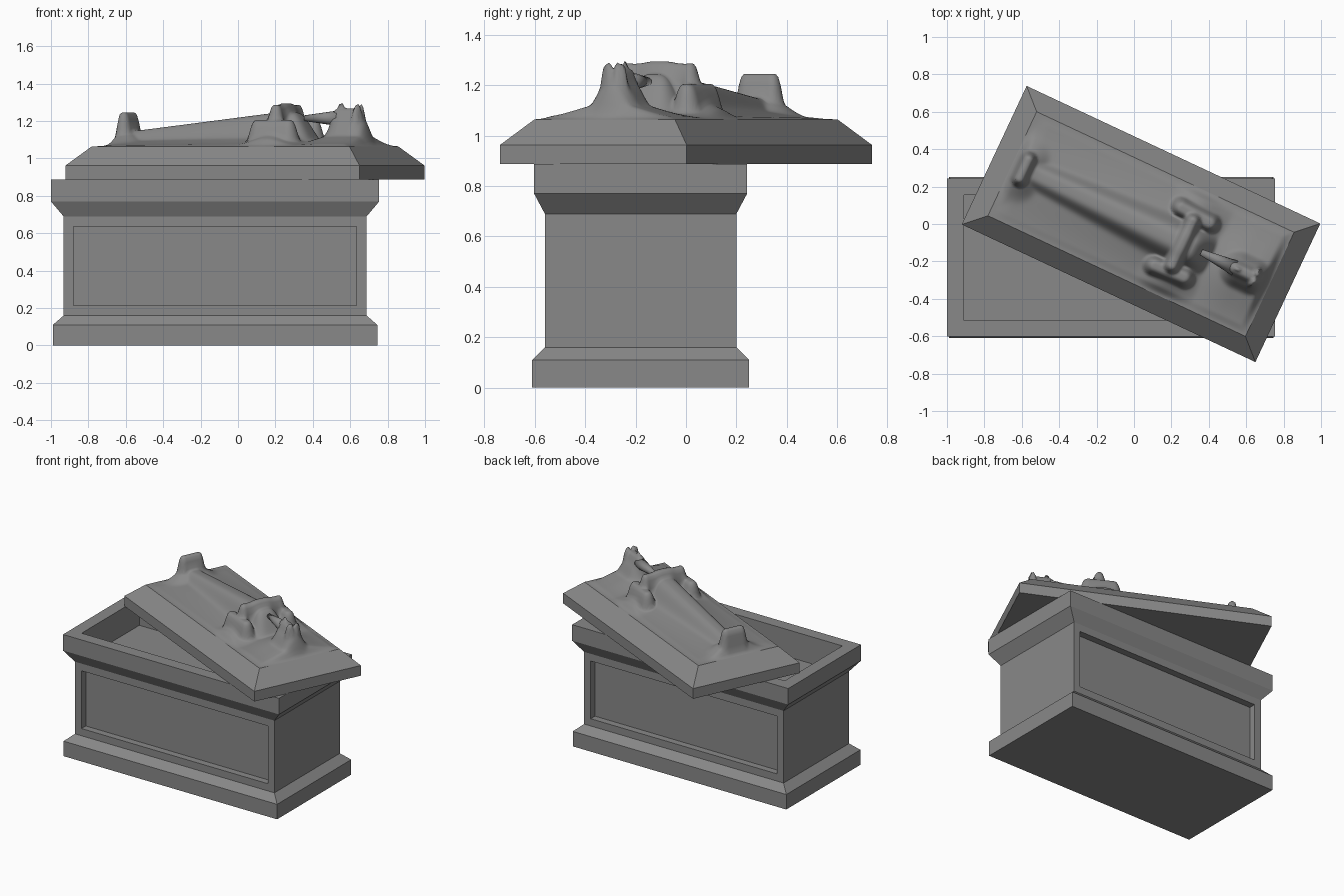
import bpy, bmesh, math
from mathutils import Matrix, Vector

cube = bpy.data.objects.get("Cube")
if cube:
    bpy.data.objects.remove(cube, do_unlink=True)

STONE = (0.25, 0.25, 0.25, 1)
stone = bpy.data.materials.new("grey_stone")
stone.use_nodes = True
stone.diffuse_color = STONE
bsdf = next(n for n in stone.node_tree.nodes if n.type == 'BSDF_PRINCIPLED')
bsdf.inputs["Base Color"].default_value = STONE
bsdf.inputs["Roughness"].default_value = 0.9


def add_object(name, bm, location, turn=0, smooth=False):
    mesh = bpy.data.meshes.new(name)
    bmesh.ops.recalc_face_normals(bm, faces=bm.faces)
    for f in bm.faces:
        f.smooth = smooth
    bm.to_mesh(mesh)
    bm.free()
    mesh.materials.append(stone)
    ob = bpy.data.objects.new(name, mesh)
    ob.location = location
    ob.rotation_euler.z = turn
    bpy.context.collection.objects.link(ob)
    return ob


def loft(rings, cap_end=True):
    """Stack rectangles given as (half length, half width, height)."""
    bm = bmesh.new()
    loops = [[bm.verts.new((sx * a, sy * b, z))
              for sx, sy in ((-1, -1), (1, -1), (1, 1), (-1, 1))]
             for a, b, z in rings]
    bm.faces.new(loops[0][::-1])
    for low, high in zip(loops, loops[1:]):
        for i in range(4):
            j = (i + 1) % 4
            bm.faces.new((low[i], low[j], high[j], high[i]))
    if cap_end:
        bm.faces.new(loops[-1])
    return bm


# Chest: plinth, body, cornice and hollow
bm = loft([(0.8675, 0.43, 0), (0.8675, 0.43, 0.11), (0.81, 0.38, 0.16),
           (0.81, 0.38, 0.69), (0.8775, 0.4225, 0.77), (0.8775, 0.4225, 0.888),
           (0.7875, 0.335, 0.888), (0.7875, 0.335, 0.69)])
bmesh.ops.recalc_face_normals(bm, faces=bm.faces)

# Sunken panels on the two long sides
bm.normal_update()
sides = [f for f in bm.faces if abs(f.normal.y) > 0.99
         and 0.3 < f.calc_center_median().z < 0.6]
bmesh.ops.inset_individual(bm, faces=sides, thickness=0.075)
bmesh.ops.inset_individual(bm, faces=sides, thickness=0, depth=-0.05)
add_object("stone_chest", bm, (-0.1225, -0.18, 0))

# Lid slab, set askew
TURN = math.radians(-25.1)
PLACE = (0.0375, 0, 0)
TOP_L, TOP_W, TOP_Z = 0.76, 0.307, 1.065
bm = loft([(0.867, 0.409, 0.888), (0.867, 0.409, 0.963),
           (TOP_L, TOP_W, TOP_Z)], cap_end=False)
add_object("lid_slab", bm, PLACE, TURN)


# Reclining figure, raised from the top of the lid
def step(t):
    t = min(max(t, 0), 1)
    return t * t * (3 - 2 * t)


def ridge(p, a, b, radius, height, power):
    a, b = Vector(a), Vector(b)
    d = b - a
    t = min(max((p - a).dot(d) / max(d.dot(d), 1e-9), 0), 1)
    return height * math.exp(-((p - a - d * t).length / radius) ** power)


def relief(u, v):
    p = Vector((u, v))
    q = Vector((u, abs(v)))
    # Robed legs and torso, widening towards the chest
    t = min(max((u + 0.66) / 0.85, 0), 1)
    ends = step((u + 0.76) / 0.1) * step((0.46 - u) / 0.16)
    width = 0.06 + 0.04 * t
    body = (0.08 + 0.1 * t) * ends * (0.6 * math.exp(-(abs(v) / width) ** 4)
                                      + 0.4 * math.exp(-(v / 0.19) ** 2))
    parts = [
        body,
        # Feet
        ridge(p, (-0.69, -0.055), (-0.69, 0.055), 0.045, 0.18, 4),
        ridge(p, (-0.68, -0.05), (-0.68, 0.05), 0.1, 0.08, 2),
        # Upper arms and folded forearms
        ridge(q, (0.16, 0.17), (0.33, 0.16), 0.055, 0.14, 4),
        ridge(q, (0.24, 0.15), (0.26, 0.13), 0.13, 0.08, 2),
        ridge(p, (0.245, -0.13), (0.245, 0.13), 0.05, 0.22, 4),
        # Head, face and headdress
        ridge(p, (0.59, 0), (0.65, 0), 0.2, 0.07, 2),
        ridge(p, (0.58, 0), (0.65, 0), 0.095, 0.165, 3),
        ridge(p, (0.55, 0), (0.66, 0), 0.05, 0.19, 4),
        ridge(q, (0.68, 0.02), (0.67, 0.04), 0.022, 0.21, 3),
        ridge(p, (0.56, 0), (0.58, 0), 0.015, 0.205, 2),
    ]
    height = sum(h ** 6 for h in parts) ** (1 / 6)
    edge = min(TOP_L - abs(u), TOP_W - abs(v))
    return height * step(edge / 0.05)


bm = bmesh.new()
bmesh.ops.create_grid(bm, x_segments=150, y_segments=64, size=1)
for vert in bm.verts:
    u, v = vert.co.x * TOP_L, vert.co.y * TOP_W
    vert.co = (u, v, TOP_Z + relief(u, v))
add_object("reclining_figure", bm, PLACE, TURN, smooth=True)

# Pointed beard reaching from the chin over the chest
bm = bmesh.new()
bmesh.ops.create_cone(bm, cap_ends=True, segments=16, radius1=0.016,
                      radius2=0.042, depth=0.2,
                      matrix=Matrix.Translation((0.455, 0, 1.215))
                      @ Matrix.Rotation(math.pi / 2, 4, 'Y'))
add_object("beard", bm, PLACE, TURN, smooth=True)
